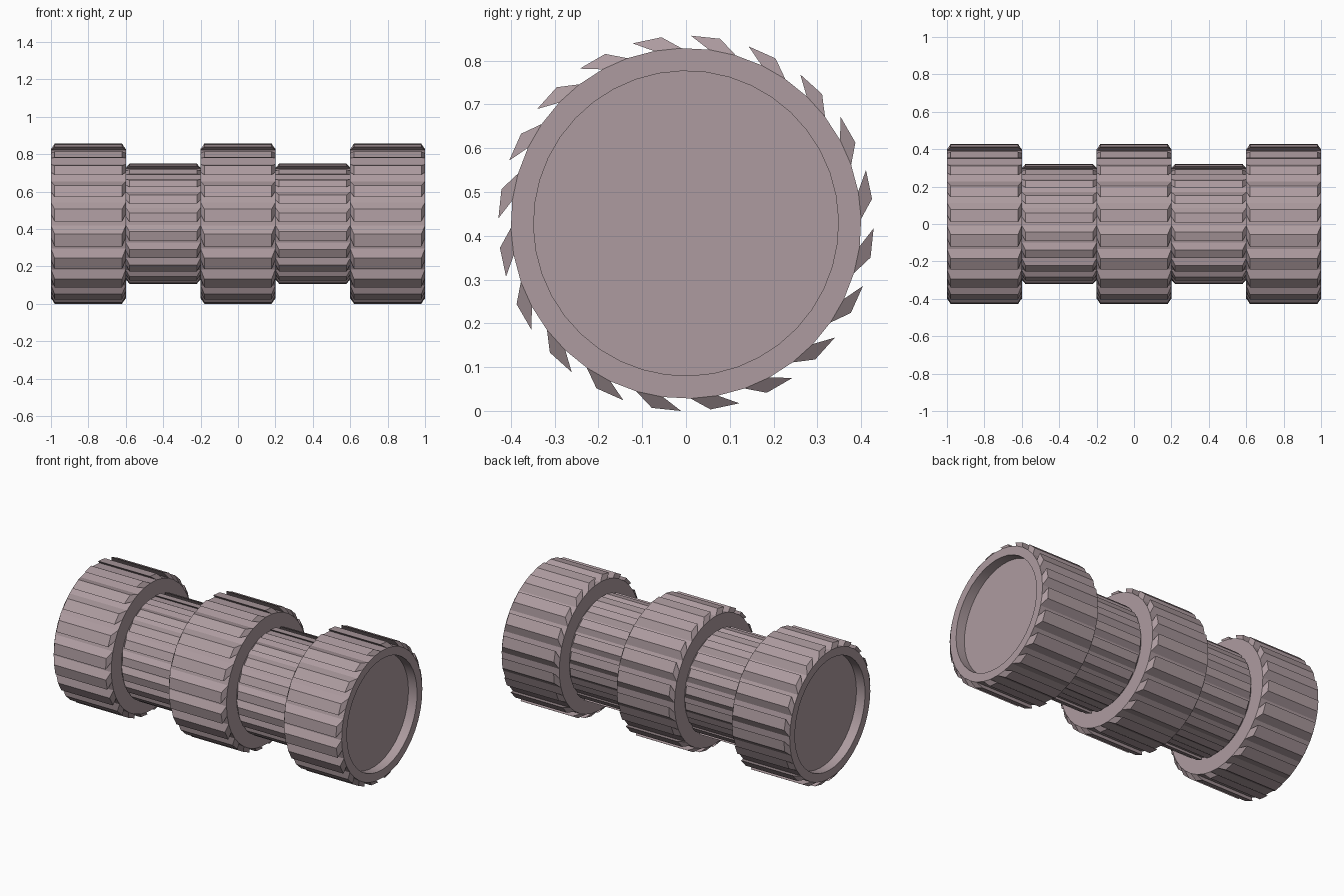
import bpy, bmesh
from math import sin, cos, radians

if "Cube" in bpy.data.objects:
    bpy.data.objects.remove(bpy.data.objects["Cube"])

SEG = 40                 # sides of the roller; every second side carries a tooth
STEP = 360 / SEG
START = 1.5              # angle of the first corner
ZC = 0.4285              # height of the axis
R_BIG, R_SMALL = 0.40, 0.30
TOOTH = 0.4285 / 0.40    # tooth tip radius relative to the drum
LEAN = 6.0               # sideways lean of each tooth in degrees
BEVEL = 0.02             # taper at both ends of a tooth
R_RIM, DEPTH = 0.348, 0.06

# Lathe profile (x, radius), recessed at both ends
half = [(0.2, R_BIG), (0.2, R_SMALL), (0.6, R_SMALL), (0.6, R_BIG),
        (1.0, R_BIG), (1.0, R_RIM), (1.0 - DEPTH, R_RIM)]
profile = [(-x, r) for x, r in reversed(half)] + half


def point(x, r, deg):
    a = radians(deg)
    return (x, r * cos(a), ZC + r * sin(a))


bm = bmesh.new()
rings = [[bm.verts.new(point(x, r, START + i * STEP)) for i in range(SEG)]
         for x, r in profile]

for k in range(len(profile) - 1):
    (x0, r0), (x1, r1) = profile[k], profile[k + 1]
    toothed = r0 == r1 and r0 in (R_BIG, R_SMALL)
    for i in range(SEG):
        j = (i + 1) % SEG
        base = [rings[k][i], rings[k][j], rings[k + 1][j], rings[k + 1][i]]
        if not (toothed and i % 2 == 0):
            bm.faces.new(base)
            continue
        # Leaning tooth raised from this side
        a0 = START + i * STEP + LEAN
        a1 = a0 + STEP
        xa, xb, r = x0 + BEVEL, x1 - BEVEL, r0 * TOOTH
        top = [bm.verts.new(point(*p)) for p in
               ((xa, r, a0), (xa, r, a1), (xb, r, a1), (xb, r, a0))]
        bm.faces.new(top)
        for n in range(4):
            m = (n + 1) % 4
            bm.faces.new((base[n], base[m], top[m], top[n]))

# Recess floors
bm.faces.new(rings[0])
bm.faces.new(rings[-1])
bmesh.ops.recalc_face_normals(bm, faces=bm.faces)

mesh = bpy.data.meshes.new("toothed_roller")
bm.to_mesh(mesh)
bm.free()
roller = bpy.data.objects.new("toothed_roller", mesh)
bpy.context.collection.objects.link(roller)

# Dusty mauve colour
mat = bpy.data.materials.new("mauve")
mat.diffuse_color = (0.42, 0.33, 0.35, 1)
mat.use_nodes = True
mat.node_tree.nodes["Principled BSDF"].inputs["Base Color"].default_value = mat.diffuse_color
mesh.materials.append(mat)

# Smooth drum walls, sharp teeth
bpy.context.view_layer.objects.active = roller
roller.select_set(True)
bpy.ops.object.shade_smooth_by_angle(angle=radians(12))
